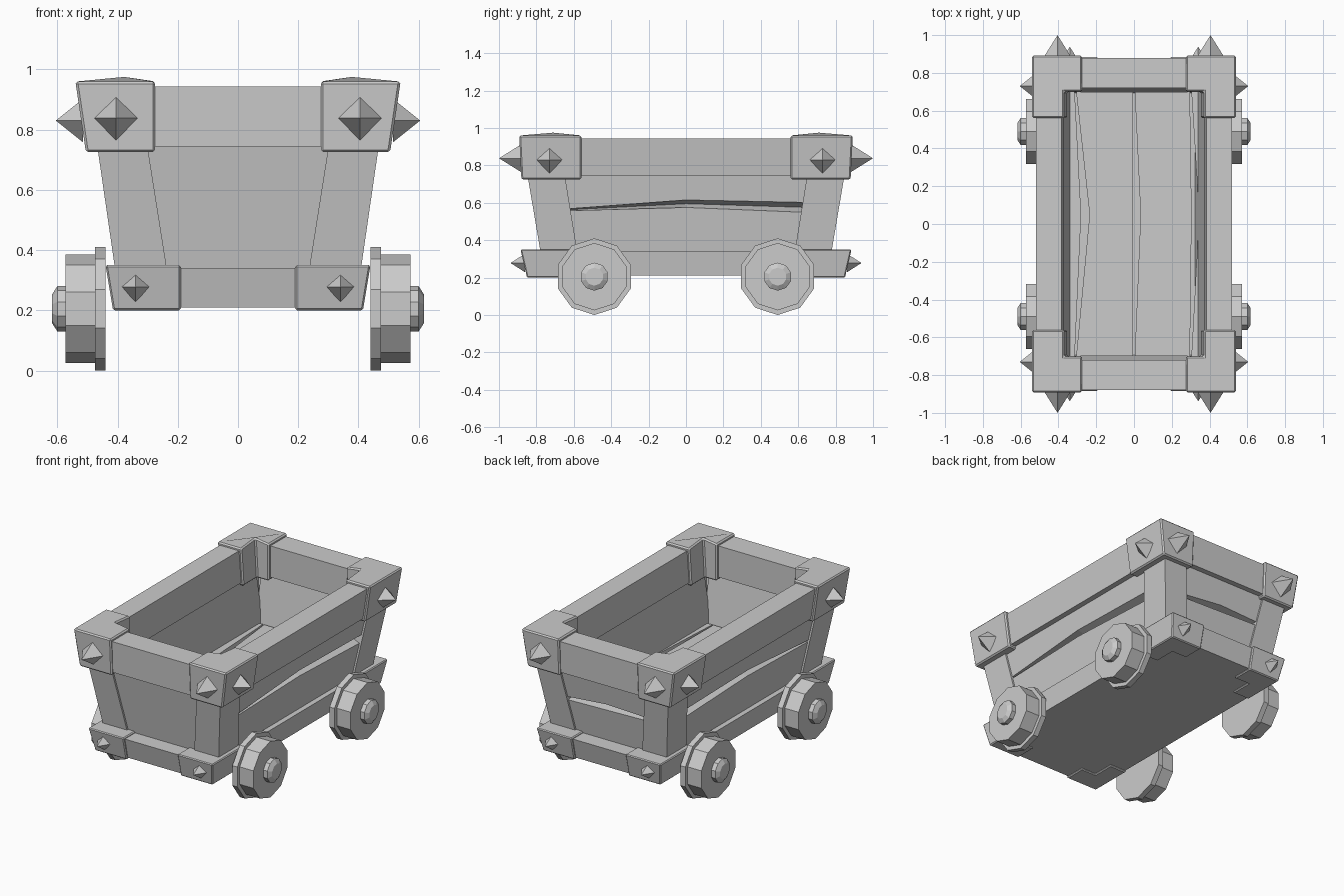
import bpy, bmesh
from mathutils import Matrix, Vector

cube = bpy.data.objects.get("Cube")
if cube:
    bpy.data.objects.remove(cube, do_unlink=True)

grey = bpy.data.materials.new("plain_grey")
grey.use_nodes = True
colour = (0.6, 0.6, 0.6, 1)
grey.diffuse_color = colour
grey.node_tree.nodes["Principled BSDF"].inputs["Base Color"].default_value = colour

SIDES = {"left": 1, "right": -1}
ENDS = {"front": -1, "back": 1}


def finish(name, bm, bevel=0):
    bmesh.ops.recalc_face_normals(bm, faces=bm.faces)
    mesh = bpy.data.meshes.new(name)
    bm.to_mesh(mesh)
    bm.free()
    mesh.materials.append(grey)
    obj = bpy.data.objects.new(name, mesh)
    bpy.context.collection.objects.link(obj)
    if bevel:
        mod = obj.modifiers.new("edge_bevel", "BEVEL")
        mod.width = bevel
        mod.segments = 1
    return obj


def loft(name, loop_a, loop_b, bevel=0):
    """Solid between two matching outlines."""
    bm = bmesh.new()
    a = [bm.verts.new(p) for p in loop_a]
    b = [bm.verts.new(p) for p in loop_b]
    bm.faces.new(a)
    bm.faces.new(b)
    n = len(a)
    for i in range(n):
        j = (i + 1) % n
        bm.faces.new((a[i], a[j], b[j], b[i]))
    return finish(name, bm, bevel)


def rect(x0, x1, y0, y1, z):
    return [(x0, y0, z), (x1, y0, z), (x1, y1, z), (x0, y1, z)]


def angle_outline(sx, sy, xo, yo, xi, yi, tx, ty, z, peak=0):
    """L-shaped corner outline, with the inner notch raised by peak."""
    pts = [(xo, yo, z), (xi, yo, z), (xi, yo - ty, z),
           (xo - tx, yo - ty, z + peak), (xo - tx, yi, z), (xo, yi, z)]
    return [(sx * x, sy * y, h) for x, y, h in pts]


# Outer lean of the body
def body_x(z):
    return 0.41 + 0.145 * (z - 0.35)


def body_y(z):
    return 0.78 + 0.17 * (z - 0.35)


def plank(name, axis, s, outer, inner):
    """Leaning wall plank from outlines of (along, z) points."""
    def place(pts, inset):
        if axis == "x":
            return [(s * (body_x(z) - inset), u, z) for u, z in pts]
        return [(u, s * (body_y(z) - inset), z) for u, z in pts]
    loft(name, place(outer, 0.012), place(inner, 0.085))


def split_wall(name, axis, s, half, low, high):
    """Two planks with a bowed groove between them."""
    us = (half, 0, -half)
    mid = [(p + q) / 2 for p, q in zip(low, high)]
    for part, edge, z in (("lower", low, 0.33), ("upper", high, 0.76)):
        ends = [(-half, z), (half, z)]
        plank(f"{name}_{part}_plank", axis, s,
              ends + list(zip(us, edge)), ends + list(zip(us, mid)))


# Base platform
loft("base", rect(-0.41, 0.41, -0.84, 0.84, 0.21), rect(-0.43, 0.43, -0.87, 0.87, 0.34))

# Walls
for side, s in SIDES.items():
    split_wall(side + "_wall", "x", s, 0.73, (0.545, 0.575, 0.555), (0.6, 0.615, 0.56))
split_wall("back_wall", "y", 1, 0.37, (0.54, 0.55, 0.56), (0.555, 0.59, 0.575))
front = [(-0.37, 0.33), (0.37, 0.33), (0.37, 0.76), (-0.37, 0.76)]
plank("front_wall", "y", -1, front, front)

# Floor planks with bowed gaps; each seam is (x at ends, left and right x at middle)
seams = [(-0.36, -0.36, -0.36), (-0.31, -0.28, -0.235), (0, -0.005, 0.035),
         (0.3, 0.305, 0.345), (0.36, 0.36, 0.36)]
for i in range(4):
    (a, _, am), (b, bm_, _) = seams[i], seams[i + 1]
    top = [(a + 0.004, -0.7, 0.44), (b - 0.004, -0.7, 0.44), (bm_, 0.05, 0.44),
           (b - 0.004, 0.7, 0.44), (a + 0.004, 0.7, 0.44), (am, 0.05, 0.44)]
    loft(f"floor_plank_{i + 1}", top, [(x, y, 0.33) for x, y, z in top])

# Rim beams
for side, s in SIDES.items():
    loft(side + "_rim", rect(s * 0.37, s * 0.49, -0.8, 0.8, 0.743),
         rect(s * 0.385, s * 0.52, -0.8, 0.8, 0.943))
for end, s in ENDS.items():
    loft(end + "_rim", rect(-0.45, 0.45, s * 0.72, s * 0.87, 0.743),
         rect(-0.45, 0.45, s * 0.72, s * 0.878, 0.943))


def spike(name, base, direction, radius, length):
    bm = bmesh.new()
    turn = Vector(direction).to_track_quat("Z", "Y").to_matrix().to_4x4()
    bmesh.ops.create_cone(bm, cap_ends=True, segments=4, radius1=radius, radius2=0, depth=length,
                          matrix=Matrix.Translation(base) @ turn @ Matrix.Translation((0, 0, length / 2)))
    finish(name, bm)


def wheel(name, s, y):
    """Flanged wheel with a chamfered hub, turned about the x axis."""
    profile = [(0.44, 0.205), (0.475, 0.205), (0.475, 0.18), (0.572, 0.18),
               (0.572, 0.075), (0.6, 0.075), (0.617, 0.048)]
    bm = bmesh.new()
    rings = []
    for x, r in profile:
        ring = bmesh.ops.create_circle(bm, segments=10, radius=r)["verts"]
        for v in ring:
            v.co = (s * x, y + v.co.x, 0.205 + v.co.y)
        rings.append(ring)
    for a, b in zip(rings, rings[1:]):
        for i in range(10):
            j = (i + 1) % 10
            bm.faces.new((a[i], a[j], b[j], b[i]))
    bm.faces.new(rings[0])
    bm.faces.new(rings[-1])
    finish(name, bm)


# Corner parts, spikes and wheels
for end, sy in ENDS.items():
    for side, sx in SIDES.items():
        tag = f"{end}_{side}"
        loft(tag + "_post",
             angle_outline(sx, sy, body_x(0.33), body_y(0.33), 0.235, 0.58, 0.06, 0.06, 0.33),
             angle_outline(sx, sy, body_x(0.76), body_y(0.76), 0.303, 0.65, 0.06, 0.06, 0.76))
        loft(tag + "_rim_bracket",
             angle_outline(sx, sy, 0.505, 0.88, 0.275, 0.56, 0.15, 0.18, 0.725),
             angle_outline(sx, sy, 0.54, 0.892, 0.275, 0.56, 0.17, 0.19, 0.96, 0.013), 0.008)
        loft(tag + "_base_bracket",
             angle_outline(sx, sy, 0.415, 0.85, 0.19, 0.57, 0.12, 0.14, 0.2),
             angle_outline(sx, sy, 0.44, 0.885, 0.19, 0.57, 0.12, 0.14, 0.35), 0.006)
        spike(tag + "_end_spike", (sx * 0.405, sy * 0.88, 0.838), (0, sy, 0), 0.075, 0.12)
        spike(tag + "_side_spike", (sx * 0.515, sy * 0.73, 0.83), (sx, 0, 0), 0.072, 0.09)
        spike(tag + "_low_spike", (sx * 0.34, sy * 0.86, 0.278), (0, sy, 0), 0.05, 0.078)
        wheel(tag + "_wheel", sx, sy * 0.49)
